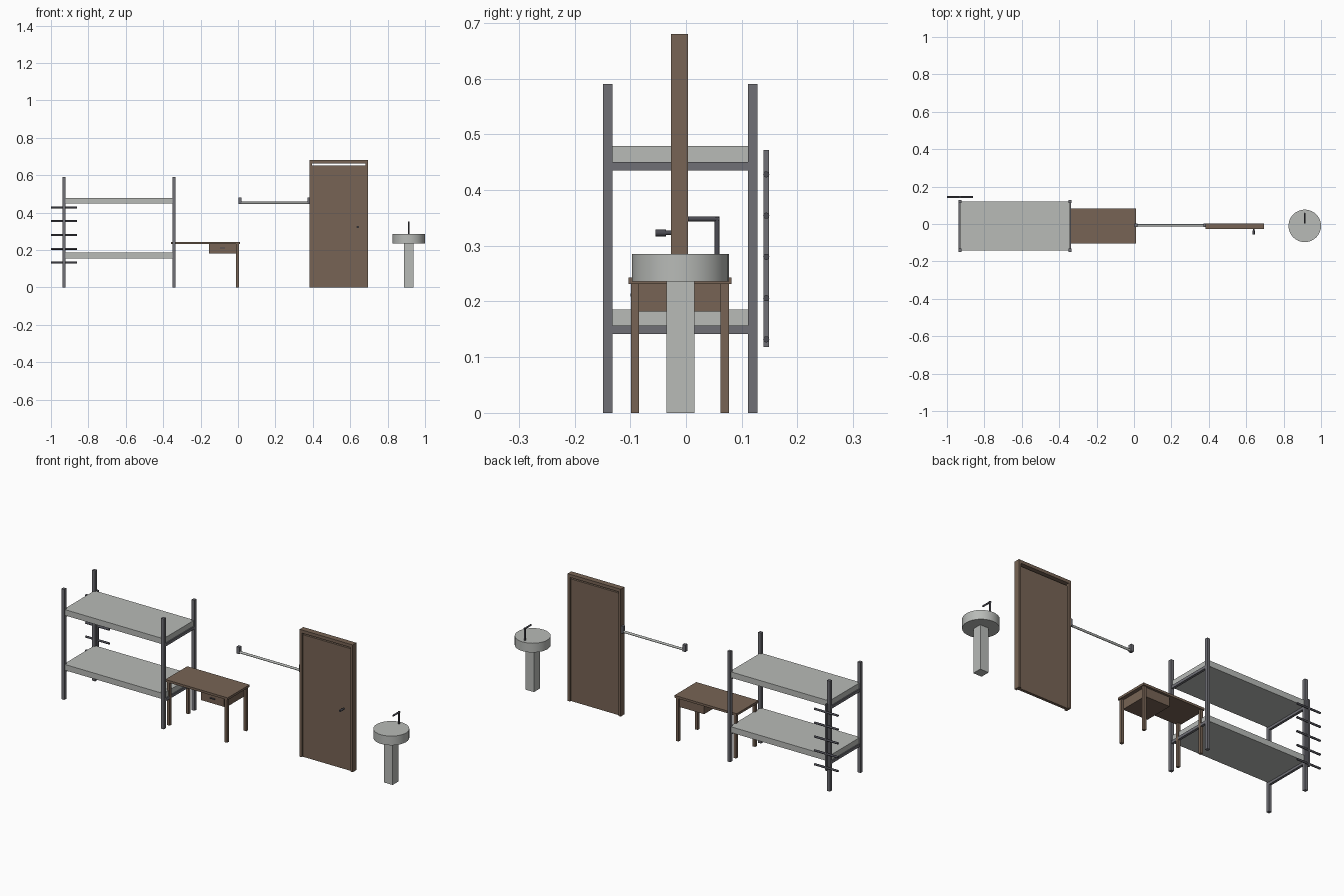
import bpy
from math import radians
from mathutils import Vector

cube = bpy.data.objects.get("Cube")
if cube:
    bpy.data.objects.remove(cube, do_unlink=True)


def material(name, rgb):
    m = bpy.data.materials.new(name)
    m.use_nodes = True
    m.diffuse_color = (*rgb, 1)
    m.node_tree.nodes["Principled BSDF"].inputs["Base Color"].default_value = (*rgb, 1)
    return m


PALE = material("pale grey", (0.48, 0.495, 0.475))
WOOD = material("brown wood", (0.185, 0.127, 0.09))
STEEL = material("grey steel", (0.16, 0.16, 0.18))
DARK = material("dark steel", (0.07, 0.07, 0.085))


def box(name, x, y, z, mat):
    """Box from (low, high) ranges on each axis."""
    bpy.ops.mesh.primitive_cube_add(size=1, location=[sum(r) / 2 for r in (x, y, z)])
    ob = bpy.context.object
    ob.name = name
    ob.scale = [r[1] - r[0] for r in (x, y, z)]
    bpy.ops.object.transform_apply(location=False, rotation=False)
    ob.data.materials.append(mat)
    return ob


def rod(name, a, b, radius, mat, sides=12):
    """Cylinder between two points."""
    a, b = Vector(a), Vector(b)
    bpy.ops.mesh.primitive_cylinder_add(vertices=sides, radius=radius, depth=(b - a).length,
                                        location=(a + b) / 2)
    ob = bpy.context.object
    ob.name = name
    ob.rotation_euler = (b - a).to_track_quat('Z', 'Y').to_euler()
    bpy.ops.object.shade_smooth_by_angle(angle=radians(35))
    ob.data.materials.append(mat)
    return ob


# Bunk bed: posts, end rails and mattresses
POST = 0.017
ends = {"right": -0.939, "left": -0.351}
for side, x in ends.items():
    for face, y in (("front", -0.149), ("back", 0.111)):
        box(f"bed_post_{face}_{side}", (x, x + POST), (y, y + POST), (0, 0.59), STEEL)
    for level, z in (("lower", 0.142), ("upper", 0.435)):
        box(f"bed_rail_{level}_{side}", (x + 0.002, x + POST - 0.002), (-0.147, 0.127),
            (z, z + 0.015), STEEL)
for level, z in (("lower", 0.155), ("upper", 0.448)):
    box(f"mattress_{level}", (-0.931, -0.342), (-0.141, 0.12), (z, z + 0.031), PALE)

# Ladder: one stile with rungs through it
box("ladder_stile", (-0.935, -0.925), (0.139, 0.149), (0.118, 0.472), STEEL)
for i in range(5):
    z = 0.132 + i * 0.074
    rod(f"ladder_rung_{i + 1}", (-1, 0.144, z), (-0.86, 0.144, z), 0.0055, DARK)

# Desk: top, legs and drawer box
box("desk_top", (-0.357, 0.011), (-0.103, 0.082), (0.231, 0.243), WOOD)
for side, x in (("right", -0.35), ("left", -0.01)):
    for face, y in (("front", -0.099), ("back", 0.062)):
        box(f"desk_leg_{face}_{side}", (x, x + 0.015), (y, y + 0.015), (0, 0.231), WOOD)
box("drawer_box", (-0.156, -0.008), (-0.09, 0.07), (0.182, 0.231), WOOD)
box("drawer_front", (-0.148, -0.018), (-0.094, -0.09), (0.19, 0.226), WOOD)
box("drawer_handle", (-0.097, -0.069), (-0.1, -0.094), (0.209, 0.214), DARK)

# Wall rail with two end brackets
rod("wall_rail", (0.01, -0.007, 0.452), (0.385, -0.007, 0.452), 0.006, PALE)
for side, x in (("right", 0.003), ("left", 0.371)):
    box(f"rail_bracket_{side}", (x, x + 0.016), (-0.016, 0.002), (0.445, 0.482), STEEL)

# Door: frame, recessed panel with a gap above, knob
for side, x in (("right", 0.383), ("left", 0.683)):
    box(f"door_jamb_{side}", (x, x + 0.013), (-0.027, 0.004), (0, 0.68), WOOD)
box("door_head", (0.396, 0.683), (-0.027, 0.004), (0.663, 0.68), WOOD)
box("door_panel", (0.396, 0.683), (-0.019, -0.004), (0, 0.652), WOOD)
rod("door_knob_stem", (0.64, -0.019, 0.323), (0.64, -0.038, 0.323), 0.004, DARK)
rod("door_knob", (0.64, -0.036, 0.323), (0.64, -0.055, 0.323), 0.006, DARK)

# Washbasin: pedestal, round bowl and tap
SX, SY = 0.913, -0.01
box("basin_pedestal", (SX - 0.025, SX + 0.025), (SY - 0.025, SY + 0.025), (0, 0.24), PALE)
rod("basin_bowl", (SX, SY, 0.236), (SX, SY, 0.285), 0.087, PALE, 32)
rod("tap_pipe", (SX, 0.056, 0.28), (SX, 0.056, 0.352), 0.0045, DARK)
rod("tap_spout", (SX, 0.06, 0.348), (SX, 0.004, 0.348), 0.0045, DARK)
